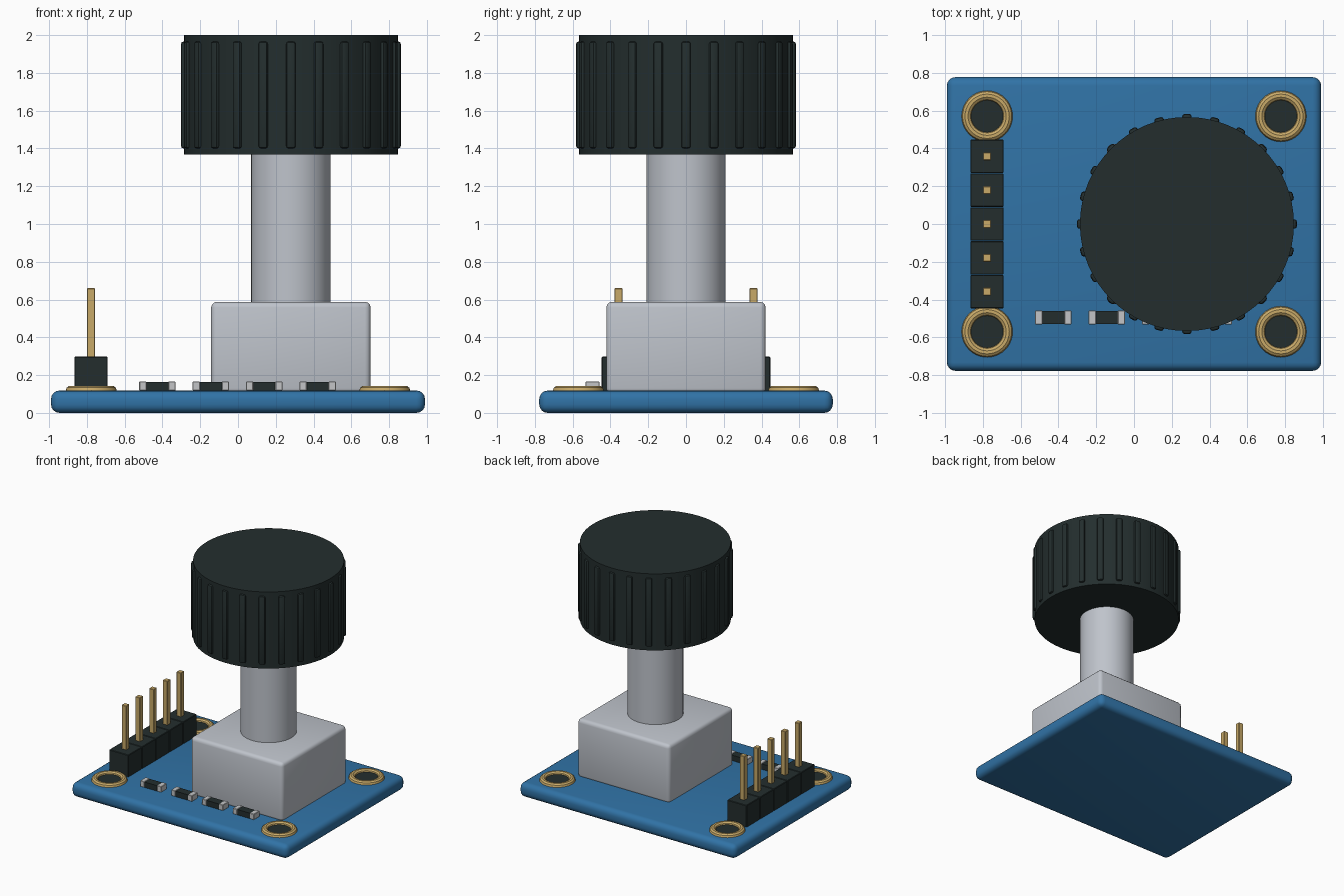
import bpy, math

if "Cube" in bpy.data.objects:
    bpy.data.objects.remove(bpy.data.objects["Cube"])


def colour(name, rgb):
    m = bpy.data.materials.new(name)
    m.diffuse_color = (*rgb, 1)
    m.use_nodes = True
    m.node_tree.nodes["Principled BSDF"].inputs["Base Color"].default_value = m.diffuse_color
    return m


BLUE = colour("board blue", (0.03, 0.17, 0.38))
BLACK = colour("dark plastic", (0.017, 0.027, 0.027))
GREY = colour("grey metal", (0.52, 0.55, 0.60))
GOLD = colour("gold plating", (0.58, 0.40, 0.14))
SILVER = colour("solder silver", (0.55, 0.56, 0.57))


def finish(name, mat):
    ob = bpy.context.object
    ob.name = name
    ob.data.materials.append(mat)
    bpy.ops.object.shade_smooth_by_angle(angle=math.radians(35))
    return ob


def box(name, mat, lo, hi, bevel=0.0, segments=3, turn=0.0):
    """Box between two corners, with optional rounded edges."""
    mid = [(a + b) / 2 for a, b in zip(lo, hi)]
    bpy.ops.mesh.primitive_cube_add(size=1, location=mid)
    ob = bpy.context.object
    ob.scale = [b - a for a, b in zip(lo, hi)]
    bpy.ops.object.transform_apply(location=False, rotation=False, scale=True)
    if bevel:
        mod = ob.modifiers.new("rounding", "BEVEL")
        mod.width, mod.segments = bevel, segments
        bpy.ops.object.modifier_apply(modifier=mod.name)
    ob.rotation_euler.z = turn
    return finish(name, mat)


def cylinder(name, mat, x, y, z0, z1, r, sides=64):
    bpy.ops.mesh.primitive_cylinder_add(vertices=sides, radius=r, depth=z1 - z0,
                                        location=(x, y, (z0 + z1) / 2))
    return finish(name, mat)


TOP = 0.118     # upper face of the board
KX = 0.28       # knob axis

# Circuit board
box("circuit_board", BLUE, (-0.99, -0.777, 0), (0.99, 0.777, TOP), 0.045, 4)

# Encoder housing, shaft and knob
box("encoder_housing", GREY, (KX - 0.422, -0.422, 0.1), (KX + 0.422, 0.422, 0.588), 0.03)
cylinder("shaft", GREY, KX, 0, 0.56, 1.40, 0.21)
cylinder("knob", BLACK, KX, 0, 1.367, 2.0, 0.566)

# Grip ribs around the knob
for i in range(24):
    a = i * math.tau / 24
    cx, cy = KX + 0.56 * math.cos(a), 0.56 * math.sin(a)
    box("knob_rib", BLACK, (cx - 0.022, cy - 0.025, 1.40), (cx + 0.022, cy + 0.025, 1.966),
        0.013, 2, a)

# Plated mounting holes in the corners
for sx in (-1, 1):
    for sy in (-1, 1):
        x, y = sx * 0.777, sy * 0.57
        bpy.ops.mesh.primitive_torus_add(location=(x, y, TOP), major_radius=0.109,
                                         minor_radius=0.026, major_segments=40,
                                         minor_segments=10)
        finish("hole_ring", GOLD)
        cylinder("hole_disc", BLACK, x, y, TOP - 0.01, TOP + 0.006, 0.095, 32)

# Pin header
for i in range(5):
    x, y = -0.778, (i - 2) * 0.179
    box("header_block", BLACK, (x - 0.088, y - 0.0885, TOP - 0.01), (x + 0.088, y + 0.0885, 0.298),
        0.004, 1)
    box("header_pin", GOLD, (x - 0.021, y - 0.021, 0.28), (x + 0.021, y + 0.021, 0.66), 0.003, 1)

# Row of chip resistors along the front
for i in range(4):
    x, y = -0.427 + i * 0.283, -0.495
    box("resistor_body", BLACK, (x - 0.06, y - 0.034, TOP), (x + 0.06, y + 0.034, 0.163))
    for s in (-1, 1):
        c = x + s * 0.077
        box("resistor_cap", SILVER, (c - 0.019, y - 0.037, TOP), (c + 0.019, y + 0.037, 0.166),
            0.003, 1)
